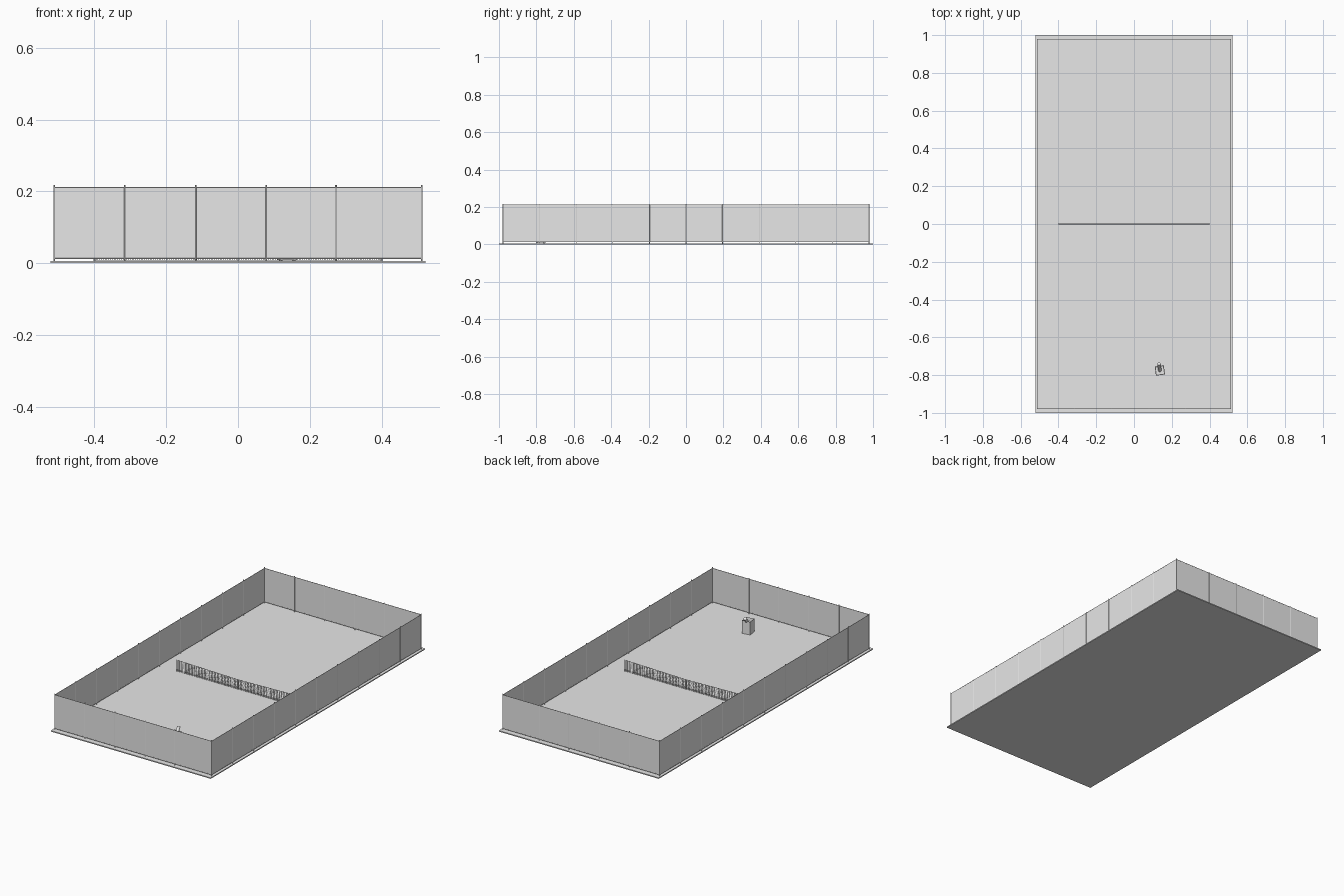
import bpy, bmesh, math
from mathutils import Matrix, Vector

if "Cube" in bpy.data.objects:
    bpy.data.objects.remove(bpy.data.objects["Cube"])

grey = bpy.data.materials.new("light grey")
grey.use_nodes = True
grey.diffuse_color = (0.8, 0.8, 0.8, 1)
grey.node_tree.nodes["Principled BSDF"].inputs["Base Color"].default_value = (0.8, 0.8, 0.8, 1)


def finish(name, bm):
    mesh = bpy.data.meshes.new(name)
    bm.to_mesh(mesh)
    bm.free()
    mesh.materials.append(grey)
    obj = bpy.data.objects.new(name, mesh)
    bpy.context.collection.objects.link(obj)
    return obj


def add_box(bm, lo, hi):
    lo, hi = Vector(lo), Vector(hi)
    size = hi - lo
    m = Matrix.Translation((lo + hi) / 2) @ Matrix.Diagonal((*size, 1))
    return bmesh.ops.create_cube(bm, size=1, matrix=m)["verts"]


def add_rod(bm, a, b, r, sides=8):
    a, b = Vector(a), Vector(b)
    d = b - a
    m = Matrix.Translation((a + b) / 2) @ d.to_track_quat("Z", "Y").to_matrix().to_4x4()
    bmesh.ops.create_cone(bm, cap_ends=True, segments=sides, radius1=r, radius2=r,
                          depth=d.length, matrix=m)


FLOOR = 0.006
FX, FY = 0.512, 0.978          # fence lines
LOW, HIGH = 0.012, 0.211       # fence bottom and top

# Court slab
bm = bmesh.new()
add_box(bm, (-0.522, -1, 0), (0.522, 1, FLOOR))
finish("court_floor", bm)

# Fence panels, raised slightly off the floor
t = 0.0008
for name, lo, hi in (
        ("front_fence", (-FX, -FY - t, LOW), (FX, -FY + t, HIGH)),
        ("back_fence", (-FX, FY - t, LOW), (FX, FY + t, HIGH)),
        ("left_fence", (FX - t, -FY, LOW), (FX + t, FY, HIGH)),
        ("right_fence", (-FX - t, -FY, LOW), (-FX + t, FY, HIGH))):
    bm = bmesh.new()
    add_box(bm, lo, hi)
    finish(name, bm)

# Rails along the top and bottom of the fence
bm = bmesh.new()
corners = [(-FX, -FY), (FX, -FY), (FX, FY), (-FX, FY)]
for i, a in enumerate(corners):
    b = corners[(i + 1) % 4]
    for z in (LOW + 0.002, HIGH):
        add_rod(bm, (*a, z), (*b, z), 0.0015)
finish("fence_rails", bm)

# Fence posts
spots = [(x, y) for y in (-FY, FY) for x in (-0.315, -0.118, 0.079, 0.273)]
spots += [(x, -FY + i * FY / 5) for x in (-FX, FX) for i in range(11)]
bm = bmesh.new()
for x, y in spots:
    add_rod(bm, (x, y, FLOOR), (x, y, 0.217), 0.0022)
finish("fence_posts", bm)

# Net: woven strings sagging toward the middle
NX, END, MID = 0.4, 0.067, 0.058


def net_top(x):
    return FLOOR + MID + (END - MID) * abs(x) / NX


cols, rows = 160, 11
bm = bmesh.new()
grid = []
for i in range(cols + 1):
    x = -NX + 2 * NX * i / cols
    z0, z1 = FLOOR + 0.002, net_top(x)
    grid.append([bm.verts.new((x, 0, z0 + (z1 - z0) * j / rows)) for j in range(rows + 1)])
for i in range(cols):
    for j in range(rows):
        bm.faces.new((grid[i][j], grid[i + 1][j], grid[i + 1][j + 1], grid[i][j + 1]))
net = finish("net_strings", bm)
wire = net.modifiers.new("strings", "WIREFRAME")
wire.thickness = 0.0014

# Net top band, centre strap and posts
bm = bmesh.new()
for s in (-1, 1):
    add_rod(bm, (0, 0, net_top(0)), (s * NX, 0, net_top(NX)), 0.0015)
add_box(bm, (-0.002, -0.001, FLOOR), (0.002, 0.001, net_top(0)))
finish("net_band", bm)
bm = bmesh.new()
for s in (-1, 1):
    add_rod(bm, (s * NX, 0, 0), (s * NX, 0, net_top(NX) + 0.001), 0.0025)
finish("net_posts", bm)

# Ball machine: open-topped cabinet with a tilted throwing tube
place = Matrix.Translation((0.137, -0.776, FLOOR)) @ Matrix.Rotation(math.radians(8), 4, "Z")
bm = bmesh.new()
add_box(bm, (-0.024, -0.024, 0.003), (0.024, 0.024, 0.08))
bm.faces.ensure_lookup_table()
top = max(bm.faces, key=lambda f: f.calc_center_median().z)
bmesh.ops.inset_region(bm, faces=[top], thickness=0.003)
bmesh.ops.translate(bm, verts=top.verts, vec=(0, 0, -0.02))
cabinet = finish("machine_cabinet", bm)
cabinet.matrix_world = place
bm = bmesh.new()
add_rod(bm, (0, 0, 0.055), (0, 0.036, 0.1), 0.009, 12)
tube = finish("machine_tube", bm)
tube.matrix_world = place
bm = bmesh.new()
for x in (-0.018, 0.018):
    for y in (-0.018, 0.018):
        add_rod(bm, (x - 0.002, y, 0.003), (x + 0.002, y, 0.003), 0.003, 10)
wheels = finish("machine_wheels", bm)
wheels.matrix_world = place
